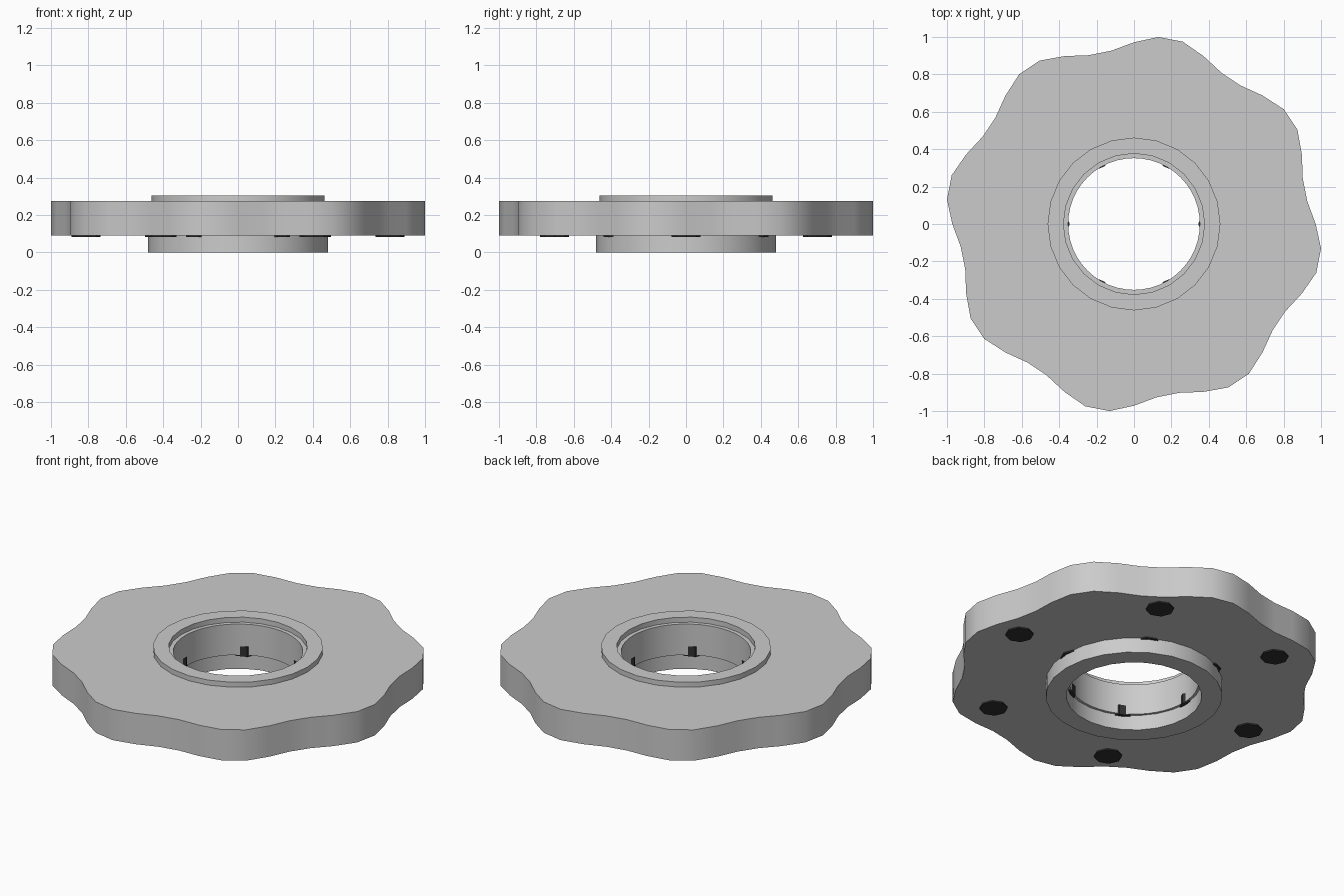
import bpy, bmesh, math

if "Cube" in bpy.data.objects:
    bpy.data.objects.remove(bpy.data.objects["Cube"])

dark = bpy.data.materials.new("dark_metal")
dark.diffuse_color = (0.03, 0.03, 0.03, 1)
dark.use_nodes = True
dark.node_tree.nodes["Principled BSDF"].inputs["Base Color"].default_value = dark.diffuse_color


def finish(name, bm, mat=None):
    bmesh.ops.recalc_face_normals(bm, faces=bm.faces)
    me = bpy.data.meshes.new(name)
    bm.to_mesh(me)
    bm.free()
    ob = bpy.data.objects.new(name, me)
    bpy.context.collection.objects.link(ob)
    if mat:
        me.materials.append(mat)
    bpy.ops.object.select_all(action='DESELECT')
    bpy.context.view_layer.objects.active = ob
    ob.select_set(True)
    bpy.ops.object.shade_smooth_by_angle(angle=math.radians(35))
    return ob


def ring(name, outer, inner, z0, z1, n):
    """Closed ring with a rectangular section; outer is a function of the angle."""
    bm = bmesh.new()
    rows = []
    for i in range(n):
        a = 2 * math.pi * i / n
        c, s, ro = math.cos(a), math.sin(a), outer(a)
        rows.append([bm.verts.new((r * c, r * s, z)) for r, z in
                     ((ro, z0), (ro, z1), (inner, z1), (inner, z0))])
    for i in range(n):
        p, q = rows[i], rows[(i + 1) % n]
        for j in range(4):
            k = (j + 1) % 4
            bm.faces.new((p[j], q[j], q[k], p[k]))
    return finish(name, bm)


def stud(name, radius, angle):
    """Short eight-sided dark stud under the plate."""
    bm = bmesh.new()
    bmesh.ops.create_cone(bm, cap_ends=True, segments=8, radius1=0.077,
                          radius2=0.077, depth=0.06)
    ob = finish(name, bm, dark)
    ob.location = (radius * math.cos(angle), radius * math.sin(angle), 0.112)


# wavy eight-lobed plate
ring("wavy_plate", lambda a: 0.9715 - 0.043 * math.sin(8 * a), 0.352, 0.09, 0.275, 48)
# raised collar on top and hub below
ring("top_collar", lambda a: 0.462, 0.377, 0.275, 0.305, 24)
ring("bottom_hub", lambda a: 0.48, 0.368, 0.0, 0.09, 24)

# outer and inner circles of studs
for i in range(6):
    stud(f"outer_stud_{i + 1}", 0.812, i * math.pi / 3)
    stud(f"inner_stud_{i + 1}", 0.42, i * math.pi / 3)
